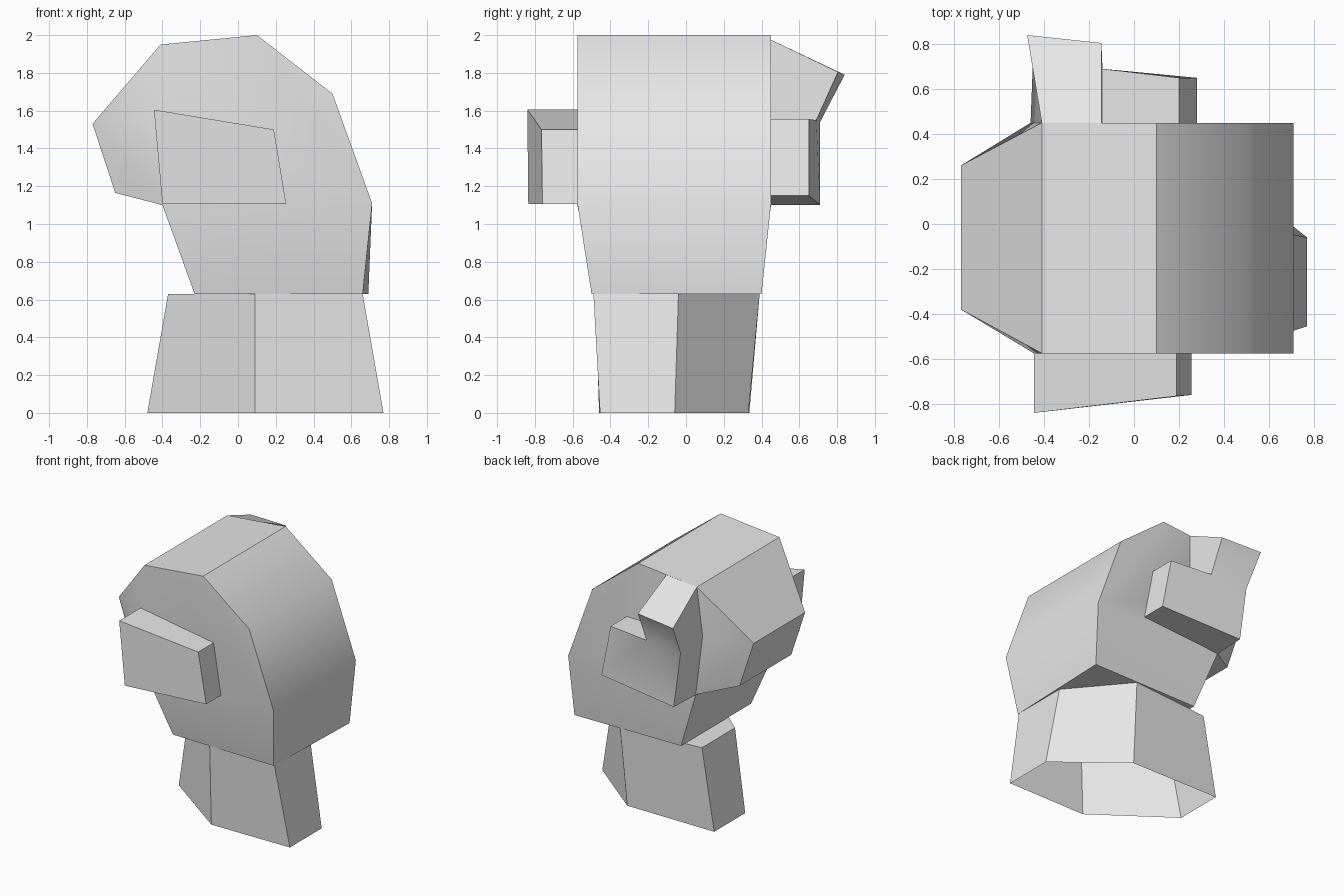
import bpy
import bmesh
import math

cube = bpy.data.objects.get("Cube")
if cube:
    bpy.data.objects.remove(cube, do_unlink=True)

grey = bpy.data.materials.new("plain grey")
grey.use_nodes = True
grey.diffuse_color = (0.8, 0.8, 0.8, 1)
grey.node_tree.nodes["Principled BSDF"].inputs["Base Color"].default_value = (0.8, 0.8, 0.8, 1)


def loft(name, ring_a, ring_b, caps_a=(), caps_b=(), rim=None):
    """Bridge two matching outlines; caps are lists of outline indices."""
    bm = bmesh.new()
    a = [bm.verts.new(p) for p in ring_a]
    b = [bm.verts.new(p) for p in ring_b]
    rim = rim or len(a)
    for i in range(rim):
        j = (i + 1) % rim
        bm.faces.new((a[i], a[j], b[j], b[i]))
    for verts, caps in ((a, caps_a), (b, caps_b)):
        for cap in caps:
            bm.faces.new([verts[i] for i in cap])
    bmesh.ops.recalc_face_normals(bm, faces=bm.faces)
    mesh = bpy.data.meshes.new(name)
    bm.to_mesh(mesh)
    bm.free()
    mesh.materials.append(grey)
    obj = bpy.data.objects.new(name, mesh)
    bpy.context.collection.objects.link(obj)
    bpy.ops.object.select_all(action='DESELECT')
    obj.select_set(True)
    bpy.context.view_layer.objects.active = obj
    bpy.ops.object.shade_smooth_by_angle(angle=math.radians(34))
    return obj


def head_side(wide, narrow, low_front, low_back, temple):
    """Outline of one side of the head: face, crown, nape, jaw, then temple."""
    return [(-0.77, narrow, 1.53), (-0.41, wide, 1.95), (0.10, wide, 2.0),
            (0.50, wide, 1.69), (0.71, wide, 1.11), low_back, low_front,
            (-0.40, wide, 1.10), (-0.65, narrow, 1.165), temple]


# Head with a tapered face and jaw
sides = [(1, 2, 3, 4, 7, 9), (0, 1, 9), (0, 9, 7, 8), (4, 5, 6, 7)]
loft("head",
     head_side(-0.575, -0.38, (-0.23, -0.48, 0.63), (0.66, -0.50, 0.63), (-0.445, -0.575, 1.605)),
     head_side(0.45, 0.26, (-0.23, 0.39, 0.63), (0.69, 0.40, 0.63), (-0.46, 0.45, 1.58)),
     sides, sides, rim=9)

# Six-sided neck, open underneath
base = [(0.77, -0.06), (0.77, -0.455), (0.09, -0.46),
        (-0.48, -0.05), (-0.48, 0.335), (0.28, 0.33)]
top = [(0.66, -0.04), (0.66, -0.49), (0.09, -0.48),
       (-0.37, -0.08), (-0.37, 0.33), (0.30, 0.39)]
loft("neck", [(x, y, 0) for x, y in base], [(x, y, 0.63) for x, y in top],
     caps_b=[range(6)])

# Wedge-shaped ear on the front side
ear = [(-0.445, -0.84, 1.605), (0.19, -0.765, 1.5), (0.255, -0.76, 1.105), (-0.40, -0.835, 1.105)]
loft("front_ear", [(x, -0.575, z) for x, y, z in ear], ear, caps_b=[range(4)])

# Ear on the back side with a raised horn
ear = [(-0.475, 0.84, 1.79), (-0.45, 0.71, 1.54), (-0.39, 0.71, 1.10), (0.28, 0.65, 1.15),
       (0.20, 0.65, 1.555), (-0.14, 0.69, 1.55), (-0.145, 0.805, 1.805)]
root = [(-0.41, 1.95), (-0.46, 1.58), (-0.40, 1.10), (0.28, 1.15),
        (0.20, 1.555), (-0.14, 1.55), (-0.145, 1.975)]
loft("back_ear", [(x, 0.45, z) for x, z in root], ear,
     caps_b=[(0, 1, 5, 6), (1, 2, 3, 4, 5)])
